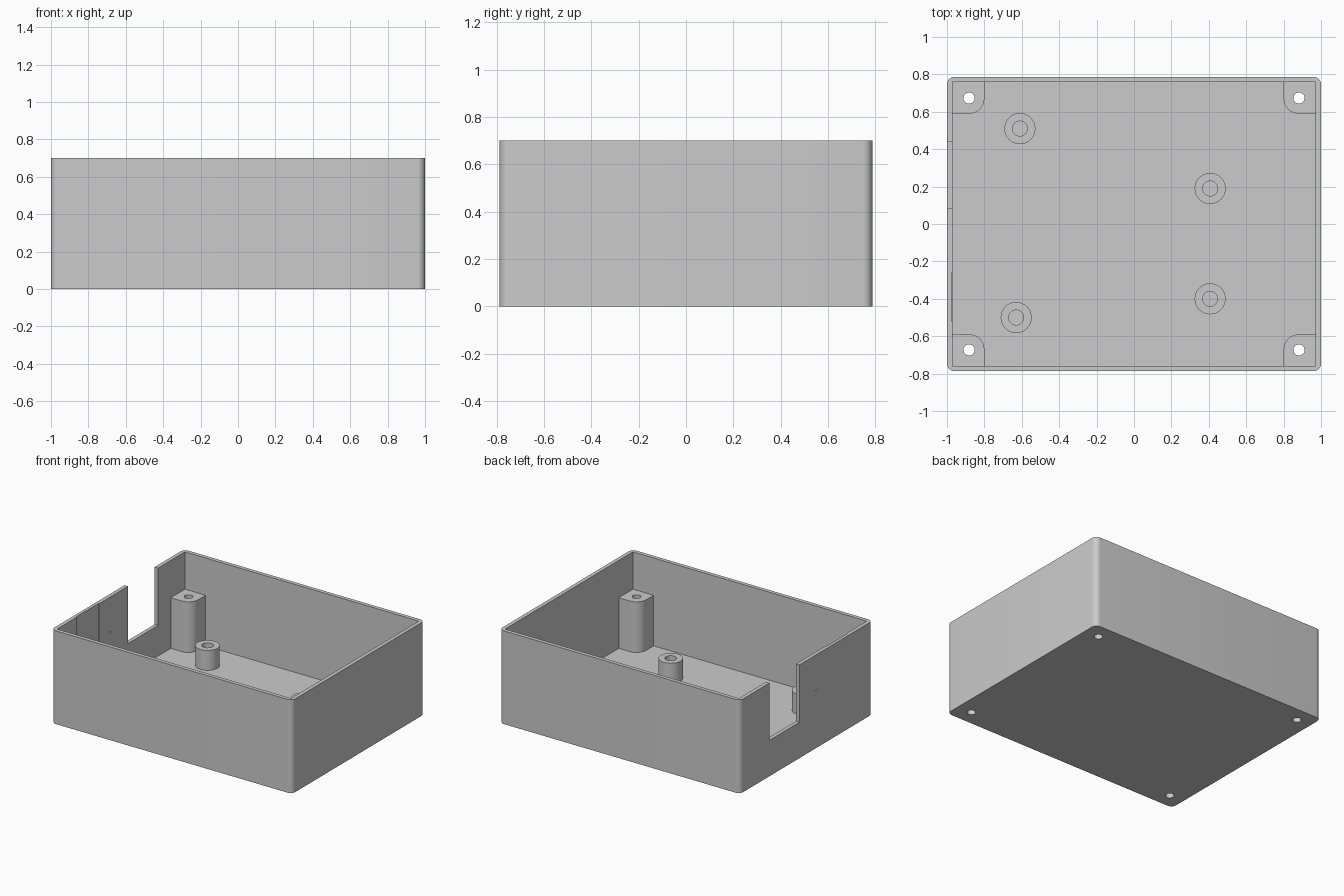
import bpy, bmesh
from math import cos, sin, pi

if "Cube" in bpy.data.objects:
    bpy.data.objects.remove(bpy.data.objects["Cube"], do_unlink=True)

HX, HY, H = 1.0, 0.787, 0.7       # outer half sizes and height
WALL, FLOOR = 0.029, 0.04
IX, IY = HX - WALL, HY - WALL     # inner half sizes

grey = bpy.data.materials.new("grey plastic")
grey.use_nodes = True
grey.diffuse_color = (0.6, 0.6, 0.6, 1)
grey.node_tree.nodes["Principled BSDF"].inputs["Base Color"].default_value = (0.6, 0.6, 0.6, 1)


def prism(name, outline, z0, z1):
    """Extrude a flat outline from z0 up to z1."""
    bm = bmesh.new()
    face = bm.faces.new([bm.verts.new((x, y, z0)) for x, y in outline])
    top = bmesh.ops.extrude_face_region(bm, geom=[face])["geom"]
    verts = [g for g in top if isinstance(g, bmesh.types.BMVert)]
    bmesh.ops.translate(bm, vec=(0, 0, z1 - z0), verts=verts)
    bmesh.ops.recalc_face_normals(bm, faces=bm.faces)
    mesh = bpy.data.meshes.new(name)
    bm.to_mesh(mesh)
    bm.free()
    mesh.materials.append(grey)
    obj = bpy.data.objects.new(name, mesh)
    bpy.context.collection.objects.link(obj)
    return obj


def arc(cx, cy, r, start, end, steps):
    angles = [start + (end - start) * i / steps for i in range(steps + 1)]
    return [(cx + r * cos(a), cy + r * sin(a)) for a in angles]


def circle(cx, cy, r, steps=32):
    return arc(cx, cy, r, 0, 2 * pi, steps)[:-1]


def rect(x0, x1, y0, y1):
    return [(x0, y0), (x1, y0), (x1, y1), (x0, y1)]


def activate(obj):
    bpy.ops.object.select_all(action="DESELECT")
    obj.select_set(True)
    bpy.context.view_layer.objects.active = obj


def cut(obj, cutter):
    """Subtract the cutter and delete it."""
    activate(obj)
    mod = obj.modifiers.new("cut", "BOOLEAN")
    mod.operation, mod.solver, mod.object = "DIFFERENCE", "EXACT", cutter
    bpy.ops.object.modifier_apply(modifier=mod.name)
    bpy.data.objects.remove(cutter, do_unlink=True)


def smooth(obj):
    activate(obj)
    bpy.ops.object.shade_smooth_by_angle(angle=pi / 6)


# Open tray with rounded outer corners and a square cavity
R = 0.04
outline = []
for i, (sx, sy) in enumerate([(1, 1), (-1, 1), (-1, -1), (1, -1)]):
    outline += arc(sx * (HX - R), sy * (HY - R), R, i * pi / 2, (i + 1) * pi / 2, 8)
case = prism("case_shell", outline, 0, H)
cut(case, prism("cavity", rect(-IX, IX, -IY, IY), FLOOR, H + 0.1))

# Connector notch and shallow inner recess in the right wall
cut(case, prism("notch", rect(-1.1, -0.95, 0.083, 0.44), 0.27, H + 0.1))
cut(case, prism("recess", rect(-IX - 0.006, -0.95, -0.52, -0.26), FLOOR + 0.01, H + 0.1))

# Pinhole in the right wall
pin = prism("pinhole", circle(0, 0, 0.008, 16), -0.1, 0.1)
pin.rotation_euler = (0, pi / 2, 0)
pin.location = (-HX, -0.123, 0.43)
bpy.context.view_layer.update()
cut(case, pin)

# Corner screw posts, drilled through the floor
POST_X, POST_Y, PR = 0.80, 0.59, 0.08
for sx, side in ((1, "left"), (-1, "right")):
    for sy, end in ((1, "back"), (-1, "front")):
        shape = [(IX, IY), (POST_X, IY)]
        shape += arc(POST_X + PR, POST_Y + PR, PR, pi, 1.5 * pi, 8) + [(IX, POST_Y)]
        post = prism(f"{end}_{side}_screw_post", [(sx * x, sy * y) for x, y in shape], FLOOR, 0.42)
        hole = circle(sx * 0.882, sy * 0.673, 0.03, 24)
        cut(post, prism("post_hole", hole, -0.1, 0.6))
        cut(case, prism("floor_hole", hole, -0.1, 0.2))
        smooth(post)

# Board standoffs with blind holes
for i, (x, y) in enumerate([(-0.61, 0.51), (0.407, 0.19), (0.407, -0.4), (-0.63, -0.5)]):
    standoff = prism(f"standoff_{i + 1}", circle(x, y, 0.083), FLOOR, 0.19)
    cut(standoff, prism("standoff_hole", circle(x, y, 0.04), 0, 0.3))
    smooth(standoff)

smooth(case)
